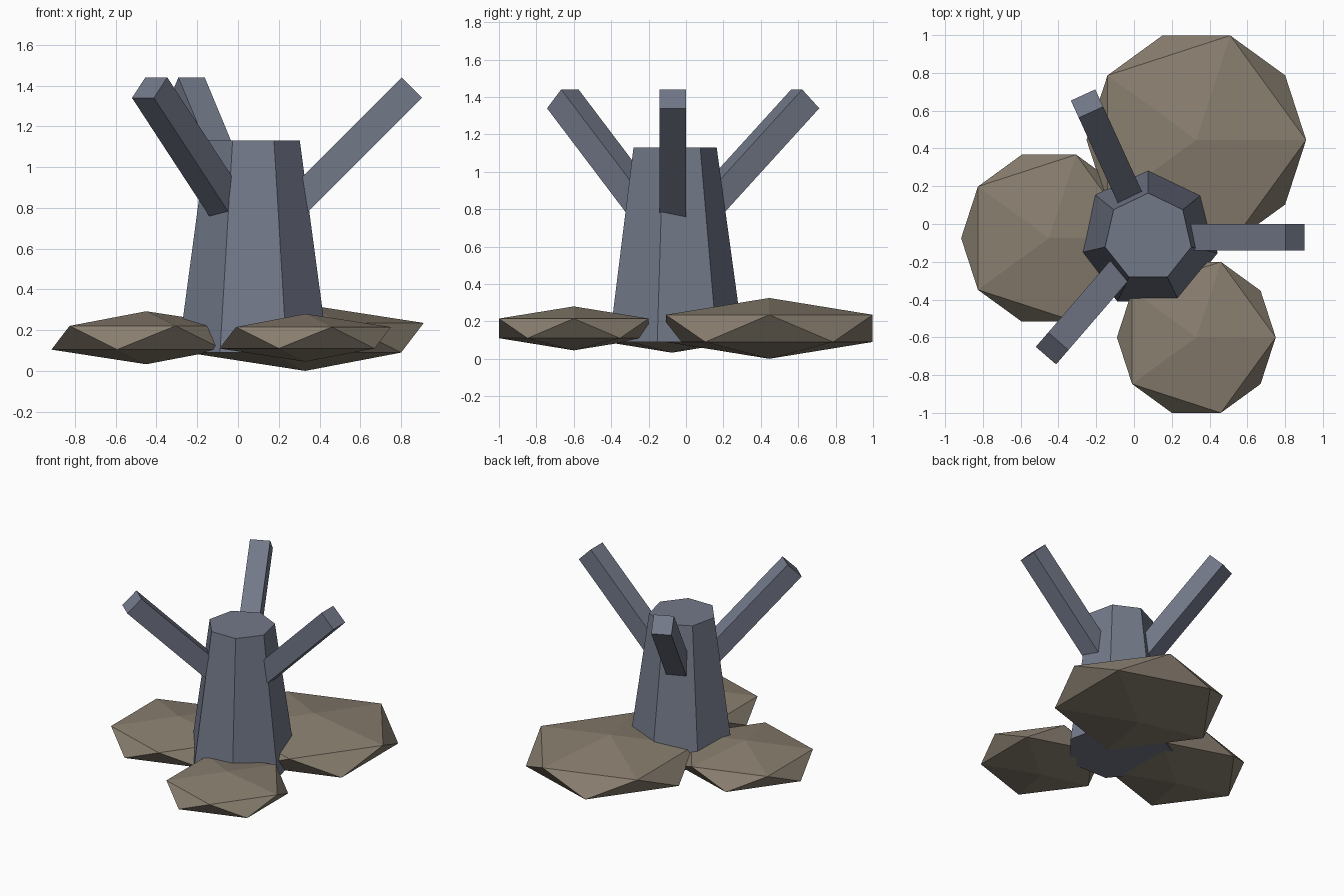
import bpy
import math
from mathutils import Euler, Vector


def material(name, rgb):
    m = bpy.data.materials.new(name)
    m.use_nodes = True
    m.diffuse_color = (*rgb, 1)
    m.node_tree.nodes["Principled BSDF"].inputs["Base Color"].default_value = (*rgb, 1)
    return m


def finish(name, mat):
    ob = bpy.context.object
    ob.name = ob.data.name = name
    ob.data.materials.append(mat)
    bpy.ops.object.shade_flat()
    return ob


cube = bpy.data.objects.get("Cube")
if cube:
    bpy.data.objects.remove(cube)

slate = material("slate blue grey", (0.17, 0.19, 0.25))
earth = material("brown stone", (0.25, 0.21, 0.16))
axis = Vector((0.075, -0.07, 0))

# Flattened faceted boulders around the base
for name, x, y, radius in (("back_boulder", 0.33, 0.445, 0.65),
                           ("right_boulder", -0.45, -0.075, 0.52),
                           ("front_boulder", 0.33, -0.6, 0.47)):
    bpy.ops.mesh.primitive_ico_sphere_add(subdivisions=1, radius=radius, location=(x, y, 0.163))
    finish(name, earth).scale.z = 0.25

# Tapered seven-sided tower
bottom, top = 0.09, 1.13
bpy.ops.mesh.primitive_cone_add(vertices=7, radius1=0.377, radius2=0.234, depth=top - bottom,
                                location=axis + Vector((0, 0, (bottom + top) / 2)))
finish("tower", slate)

# Square arms rising outward at 45 degrees, two radians apart
length, width = 1.0, 0.142
tip = Vector((0.778, 0, 1.39))
for i, name in enumerate(("left_arm", "back_arm", "front_arm")):
    turn = Euler((0, -math.pi / 4, 2 * i))
    middle = tip - Vector((1, 0, 1)).normalized() * length / 2
    middle.rotate(Euler((0, 0, 2 * i)))
    bpy.ops.mesh.primitive_cube_add(size=1, location=axis + middle, rotation=turn)
    finish(name, slate).scale = (length, width, width)
